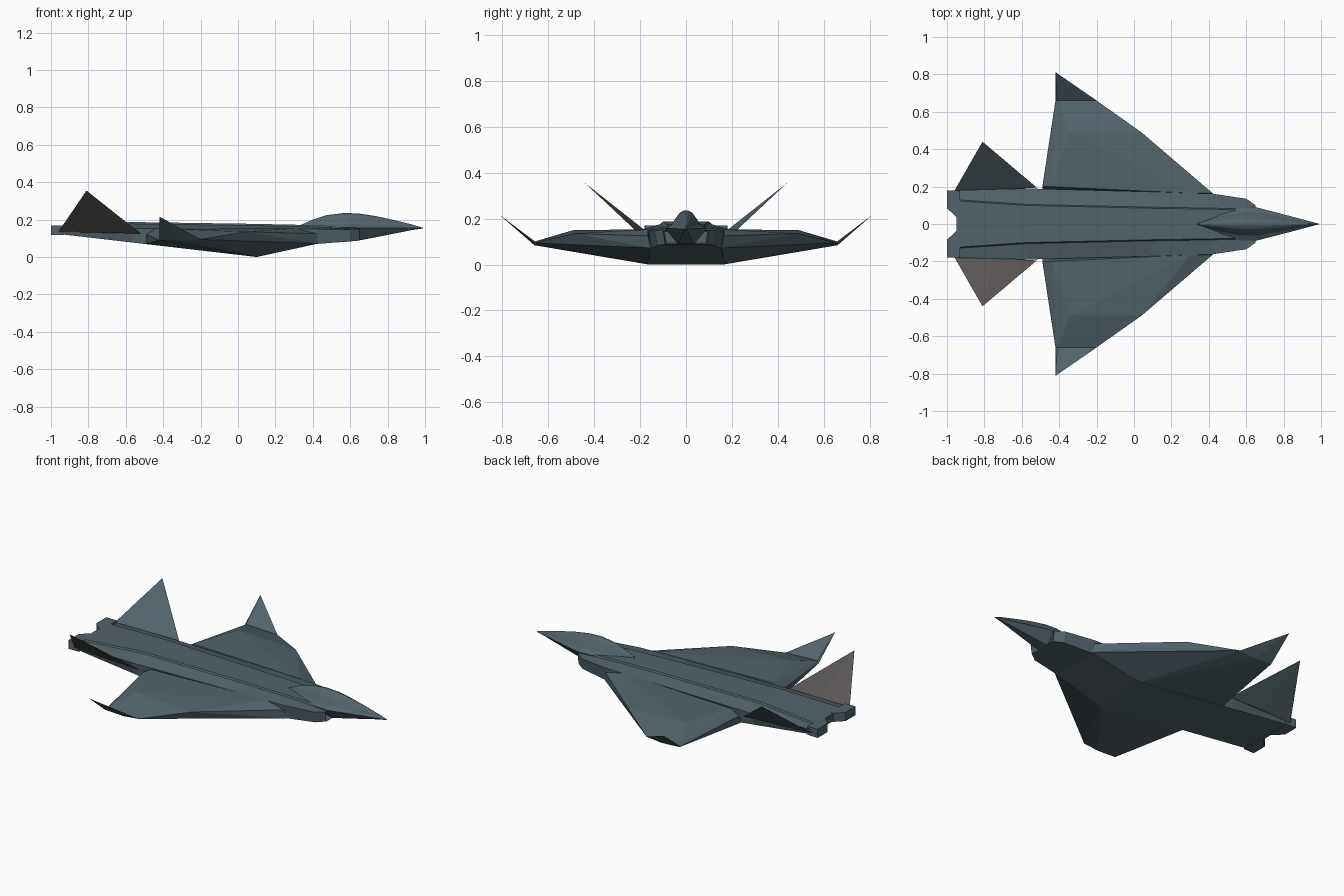
import bpy, bmesh

if "Cube" in bpy.data.objects:
    bpy.data.objects.remove(bpy.data.objects["Cube"])

def paint(name, color):
    m = bpy.data.materials.new(name)
    m.diffuse_color = (*color, 1)
    m.use_nodes = True
    m.node_tree.nodes["Principled BSDF"].inputs["Base Color"].default_value = m.diffuse_color
    return m

slate = paint("slate", (0.085, 0.125, 0.145))
grey = paint("warm_grey", (0.10, 0.093, 0.09))

def finish(name, bm, mat):
    bmesh.ops.recalc_face_normals(bm, faces=bm.faces)
    me = bpy.data.meshes.new(name)
    bm.to_mesh(me)
    bm.free()
    me.materials.append(mat)
    ob = bpy.data.objects.new(name, me)
    bpy.context.collection.objects.link(ob)
    return ob

def facet(name, pts, side=1, mat=slate):
    """Faceted convex solid through a few points; side -1 mirrors it in y."""
    bm = bmesh.new()
    for x, y, z in pts:
        bm.verts.new((x, y * side, z))
    res = bmesh.ops.convex_hull(bm, input=bm.verts)
    junk = {v for v in res["geom_interior"] if isinstance(v, bmesh.types.BMVert)}
    bmesh.ops.delete(bm, geom=list(junk), context='VERTS')
    bmesh.ops.dissolve_limit(bm, angle_limit=0.01, verts=bm.verts, edges=bm.edges)
    return finish(name, bm, mat)

def loft(stations):
    """Skin half-sections (x, [(y, z)...]) mirrored across y = 0."""
    bm = bmesh.new()
    rings = []
    for x, half in stations:
        ring = half + [(-y, z) for y, z in reversed(half)]
        rings.append([bm.verts.new((x, y, z)) for y, z in ring])
    n = len(rings[0])
    for a, b in zip(rings, rings[1:]):
        for i in range(n):
            j = (i + 1) % n
            bm.faces.new((a[i], a[j], b[j], b[i]))
    bm.faces.new(rings[0])
    return bm, bm.faces.new(rings[-1])

# Fuselage: x, bottom z, bottom half width, side half width, side z, deck half width, deck z
body = [(-0.95, .122, .17, .18, .155, .13, .168),
        (-0.57, .078, .17, .19, .152, .105, .187),
        (0.10, .0, .17, .172, .152, .09, .177),
        (0.42, .07, .15, .162, .150, .085, .170),
        (0.60, .083, .125, .135, .148, .08, .160),
        (0.65, .088, .09, .10, .150, .07, .157)]
bm, front = loft([(x, [(wb, zb), (ws, zs), (wt, zt - .009), (wt - .006, zt)])
                  for x, zb, wb, ws, zs, wt, zt in body])
# Recessed intake mouth
bmesh.ops.recalc_face_normals(bm, faces=bm.faces)
bmesh.ops.inset_individual(bm, faces=[front], thickness=0.007)
bmesh.ops.translate(bm, verts=front.verts, vec=(-0.08, 0, 0))
finish("fuselage", bm, slate)

# Nose and canopy: x, chine half width, chine z, top z, keel z
nose = [(0.33, .004, .165, .169, .14),
        (0.40, .034, .162, .200, .13),
        (0.47, .062, .160, .223, .12),
        (0.57, .088, .158, .236, .11),
        (0.65, .090, .156, .232, .089),
        (0.74, .067, .156, .218, .106),
        (0.84, .041, .156, .196, .126),
        (0.93, .017, .155, .174, .144),
        (0.99, .001, .154, .156, .153)]
profile = [(.70, .22), (.50, .58), (.30, .87), (.10, 1.0)]
bm, _ = loft([(x, [(w * .4, k), (w, c)] + [(w * u, c + (t - c) * v) for u, v in profile])
              for x, w, c, t, k in nose])
finish("nose_and_canopy", bm, slate)

for side, label in ((1, "left"), (-1, "right")):
    # Main wing
    facet(label + "_wing", [
        (0.43, .155, .072), (0.42, .165, .125), (0.30, .165, .153),
        (0.04, .49, .135), (-0.20, .66, .094), (-0.41, .66, .100),
        (-0.34, .49, .150), (-0.44, .20, .152), (-0.49, .20, .120),
        (-0.49, .17, .071), (0.10, .168, .001), (-0.30, .66, .084),
        (-0.42, .66, .090)], side)
    # Upturned wing tip
    facet(label + "_wing_tip", [
        (-0.20, .66, .094), (-0.41, .66, .102), (-0.42, .66, .090),
        (-0.30, .66, .084), (-0.42, .812, .216)], side)
    # Canted tail fin
    facet(label + "_tail_fin", [
        (-0.52, .195, .125), (-0.96, .178, .135), (-0.75, .180, .150),
        (-0.75, .196, .134), (-0.81, .44, .355)], side,
        slate if side == 1 else grey)
    # Exhaust slab with notched inner corner
    facet(label + "_exhaust", [
        (x, y, z) for z in (.117, .169)
        for x, y in ((-0.93, .178), (-1, .18), (-1, .085), (-0.95, .037), (-0.93, .037))], side)
